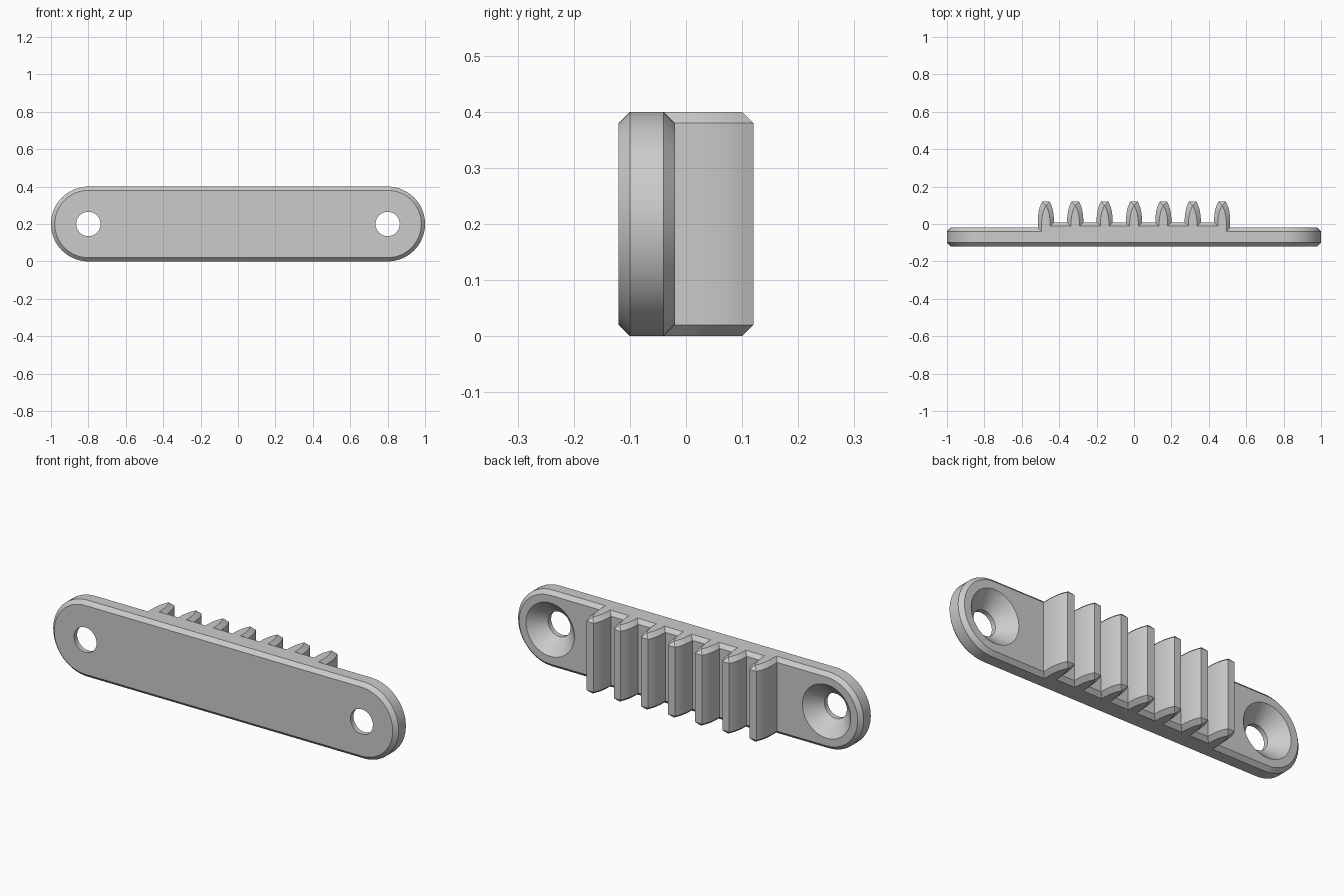
import bpy, bmesh
from math import sin, cos, pi, radians

cube = bpy.data.objects.get("Cube")
if cube:
    bpy.data.objects.remove(cube, do_unlink=True)

HEIGHT, CHAMFER = 0.4, 0.02
MID = HEIGHT / 2
END_X = 0.8               # centre of each rounded end and screw hole
BACK, FRONT = -0.02, -0.12
PITCH, TEETH = 0.157, 7

grey = bpy.data.materials.new("plain_grey")
grey.use_nodes = True
colour = (0.6, 0.6, 0.6, 1)
grey.diffuse_color = colour
grey.node_tree.nodes["Principled BSDF"].inputs["Base Color"].default_value = colour


def loft(name, loops):
    """Skin matching closed loops and cap both ends."""
    bm = bmesh.new()
    rings = [[bm.verts.new(p) for p in loop] for loop in loops]
    for a, b in zip(rings, rings[1:]):
        for i in range(len(a)):
            j = (i + 1) % len(a)
            bm.faces.new((a[i], a[j], b[j], b[i]))
    bm.faces.new(rings[0])
    bm.faces.new(rings[-1])
    bmesh.ops.recalc_face_normals(bm, faces=bm.faces)
    mesh = bpy.data.meshes.new(name)
    bm.to_mesh(mesh)
    bm.free()
    mesh.materials.append(grey)
    obj = bpy.data.objects.new(name, mesh)
    bpy.context.collection.objects.link(obj)
    return obj


def select(obj):
    bpy.ops.object.select_all(action='DESELECT')
    obj.select_set(True)
    bpy.context.view_layer.objects.active = obj


def stadium(y, r, steps=32):
    """Outline with two rounded ends, facing the front."""
    loop = []
    for side, start in ((END_X, -pi / 2), (-END_X, pi / 2)):
        for i in range(steps + 1):
            a = start + pi * i / steps
            loop.append((side + r * cos(a), y, MID + r * sin(a)))
    return loop


def circle(x, y, r, steps=48):
    return [(x + r * cos(2 * pi * i / steps), y, MID + r * sin(2 * pi * i / steps))
            for i in range(steps)]


# Base plate with chamfered rims
plate = loft("base_plate", [stadium(FRONT, MID - CHAMFER), stadium(FRONT + CHAMFER, MID),
                            stadium(BACK - CHAMFER, MID), stadium(BACK, MID - CHAMFER)])

# Countersunk screw holes, wide at the back
for side in (-1, 1):
    x = side * END_X
    cutter = loft("hole_cutter", [circle(x, FRONT - 0.05, 0.065), circle(x, BACK - 0.075, 0.065),
                                  circle(x, BACK, 0.14), circle(x, BACK + 0.05, 0.14)])
    cutter.hide_render = True
    select(plate)
    cut = plate.modifiers.new("screw_hole", 'BOOLEAN')
    cut.operation = 'DIFFERENCE'
    cut.solver = 'EXACT'
    cut.object = cutter
    bpy.ops.object.modifier_apply(modifier=cut.name)
    bpy.data.objects.remove(cutter, do_unlink=True)

# Half width of a tooth at rising depths, from root to tip
FLANK = [(0.043, 0.008), (0.043, 0.03), (0.041, 0.05), (0.038, 0.07),
         (0.033, 0.09), (0.027, 0.105), (0.02, 0.12)]


def rack_outline(z, inset):
    """Toothed outline; the inset shrinks it evenly for the chamfers."""
    loop = []
    for t in range(TEETH):
        cx = (t - (TEETH - 1) / 2) * PITCH
        left = [(cx - w + inset, y - inset, z) for w, y in FLANK]
        right = [(cx + w - inset, y - inset, z) for w, y in reversed(FLANK)]
        if inset:     # keep the narrowed tip a hair wide
            left[-1] = (cx - 0.001, left[-1][1], z)
            right[0] = (cx + 0.001, right[0][1], z)
        loop += left + right
    base = BACK - CHAMFER
    return [(loop[0][0], base, z)] + loop + [(loop[-1][0], base, z)]


# Gear rack with chamfered top and bottom
rack = loft("gear_rack", [rack_outline(0, CHAMFER), rack_outline(CHAMFER, 0),
                          rack_outline(HEIGHT - CHAMFER, 0), rack_outline(HEIGHT, CHAMFER)])

for obj in (plate, rack):
    select(obj)
    bpy.ops.object.shade_smooth_by_angle(angle=radians(25))
